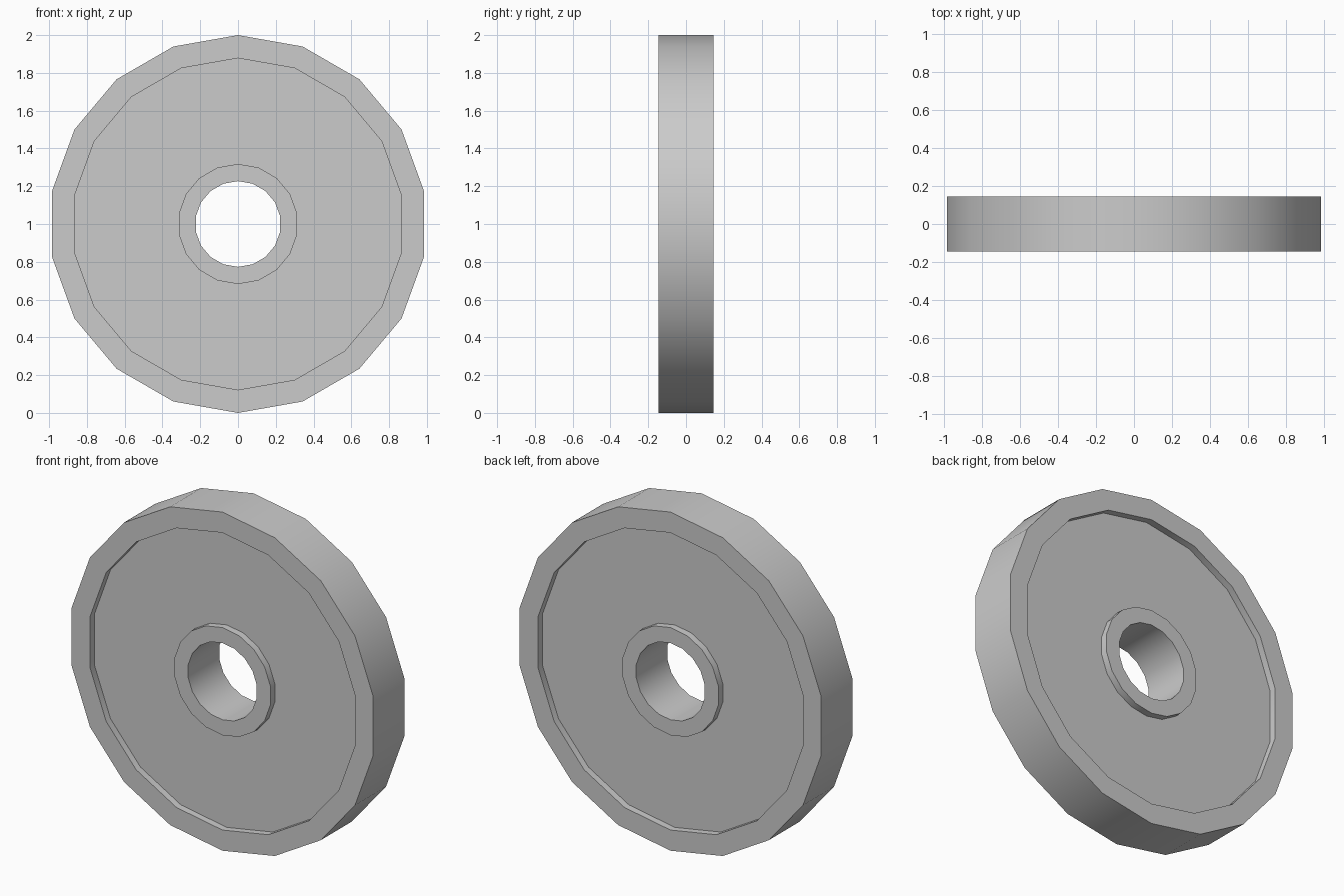
import bpy, math

if "Cube" in bpy.data.objects:
    bpy.data.objects.remove(bpy.data.objects["Cube"])

SIDES = 18
HALF = 0.145      # half thickness of rim and hub
WEB = 0.104       # half thickness of the recessed disc

# Half cross-section (radius, y) from bore to tread, mirrored to the other face
half = [(0.227, -HALF), (0.318, -HALF), (0.318, -WEB),
        (0.878, -WEB), (0.878, -HALF), (1.0, -HALF)]
profile = half + [(r, -y) for r, y in reversed(half)]
n = len(profile)

# Revolve the closed section around the y axis
verts, faces = [], []
for i in range(SIDES):
    a = 2 * math.pi * i / SIDES
    verts += [(r * math.sin(a), y, r * math.cos(a)) for r, y in profile]
    k = (i + 1) % SIDES
    for j in range(n):
        m = (j + 1) % n
        faces.append((i * n + j, i * n + m, k * n + m, k * n + j))

mesh = bpy.data.meshes.new("wheel")
mesh.from_pydata(verts, [], faces)
wheel = bpy.data.objects.new("wheel", mesh)
bpy.context.collection.objects.link(wheel)
wheel.location.z = 1.0

# Consistent outward normals, round walls smooth, corners sharp
import bmesh
bm = bmesh.new()
bm.from_mesh(mesh)
bmesh.ops.recalc_face_normals(bm, faces=bm.faces)
bm.to_mesh(mesh)
bm.free()
bpy.context.view_layer.objects.active = wheel
wheel.select_set(True)
bpy.ops.object.shade_smooth_by_angle(angle=math.radians(30))
